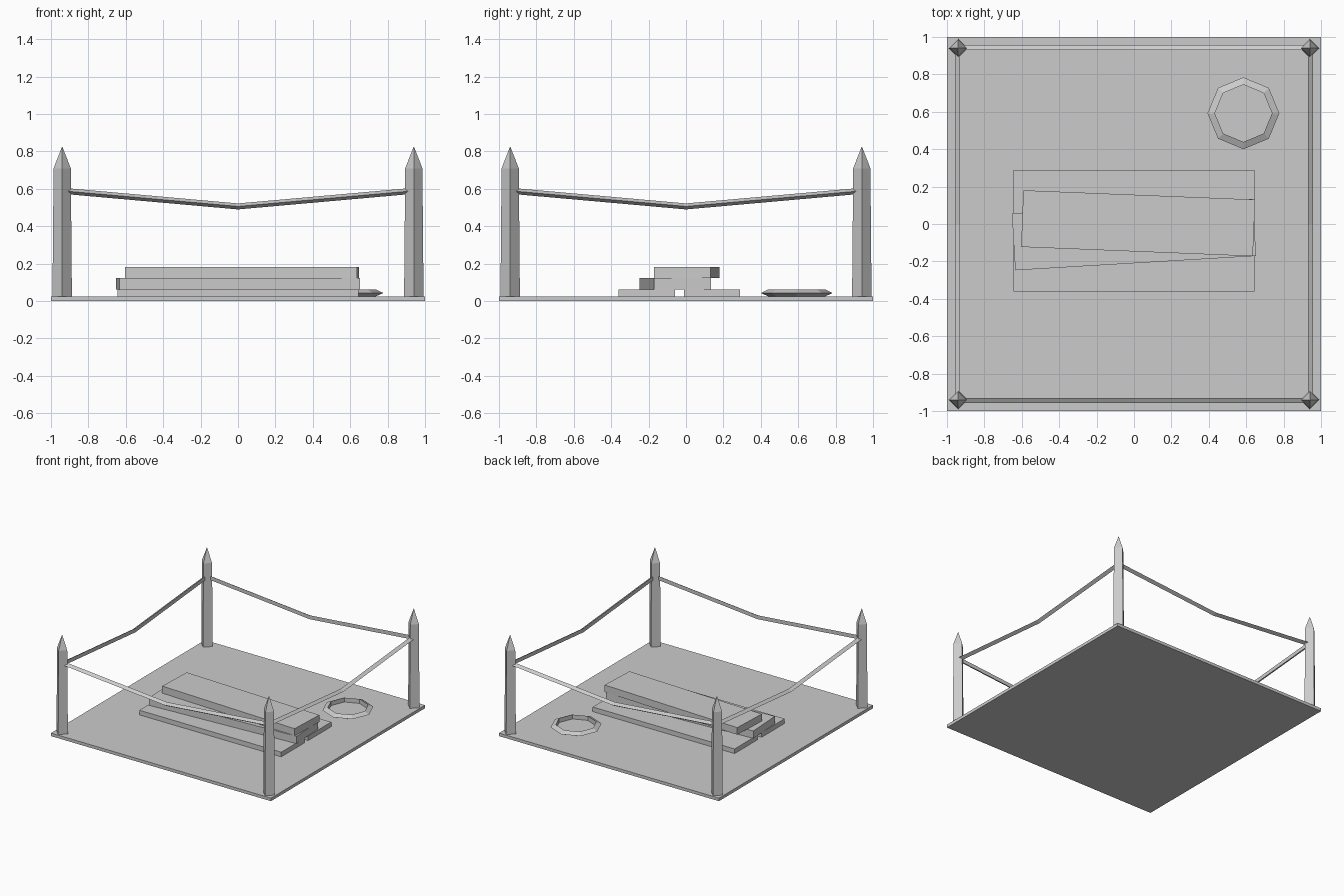
import bpy, bmesh
from math import radians, pi, cos, sin
from mathutils import Vector

if "Cube" in bpy.data.objects:
    bpy.data.objects.remove(bpy.data.objects["Cube"])


def mesh_object(name, verts, faces):
    me = bpy.data.meshes.new(name)
    me.from_pydata(verts, [], faces)
    bm = bmesh.new()
    bm.from_mesh(me)
    bmesh.ops.recalc_face_normals(bm, faces=bm.faces)
    bm.to_mesh(me)
    bm.free()
    ob = bpy.data.objects.new(name, me)
    bpy.context.collection.objects.link(ob)
    return ob


def box(name, center, size, turn=0):
    bpy.ops.mesh.primitive_cube_add(size=1, location=center, rotation=(0, 0, radians(turn)))
    ob = bpy.context.object
    ob.name = name
    ob.scale = size
    return ob


def skin(name, rings, closed=False):
    """Bridge equal-sized rings of points into one solid."""
    n, m = len(rings[0]), len(rings)
    verts = [p for r in rings for p in r]
    faces = []
    for i in range(m if closed else m - 1):
        a, b = i * n, (i + 1) % m * n
        faces += [(a + k, a + (k + 1) % n, b + (k + 1) % n, b + k) for k in range(n)]
    if not closed:
        faces += [tuple(range(n)), tuple(range((m - 1) * n, m * n))]
    return mesh_object(name, verts, faces)


# ground slab
box("floor_slab", (0, 0, 0.0125), (2, 2, 0.025))

# corner posts: four-sided stakes with pointed tops
P = 0.94
for i, (sx, sy) in enumerate([(-1, -1), (1, -1), (1, 1), (-1, 1)]):
    rings = [[(sx * P + r * cos(k * pi / 2), sy * P + r * sin(k * pi / 2), z) for k in range(4)]
             for z, r in ((0.025, 0.052), (0.71, 0.046), (0.825, 0.001))]
    skin(f"corner_post_{i + 1}", rings)

# sagging ropes: triangular section, flat side facing inwards
for i in range(4):
    rings = [[(x, -P + dy, z + dz) for dy, dz in ((-0.018, 0), (0.009, -0.016), (0.009, 0.016))]
             for x, z in ((-0.91, 0.587), (0, 0.506), (0.91, 0.587))]
    skin(f"rope_{i + 1}", rings).rotation_euler.z = i * pi / 2

# stacked planks
box("lower_plank_front", (0, -0.21, 0.0435), (1.29, 0.30, 0.039))
box("lower_plank_back", (0, 0.14, 0.0435), (1.29, 0.30, 0.039))
box("middle_plank", (0, -0.057, 0.0935), (1.29, 0.305, 0.061), 3.4)
box("upper_plank", (0.022, 0.004, 0.153), (1.24, 0.303, 0.058), -2.3)

# coiled ring lying on the floor: octagon with triangular section
rings = [[(0.585 + r * cos(a), 0.592 + r * sin(a), z)
          for r, z in ((0.192, 0.043), (0.153, 0.0615), (0.153, 0.0255))]
         for a in [k * pi / 4 for k in range(8)]]
skin("floor_ring", rings, closed=True)
